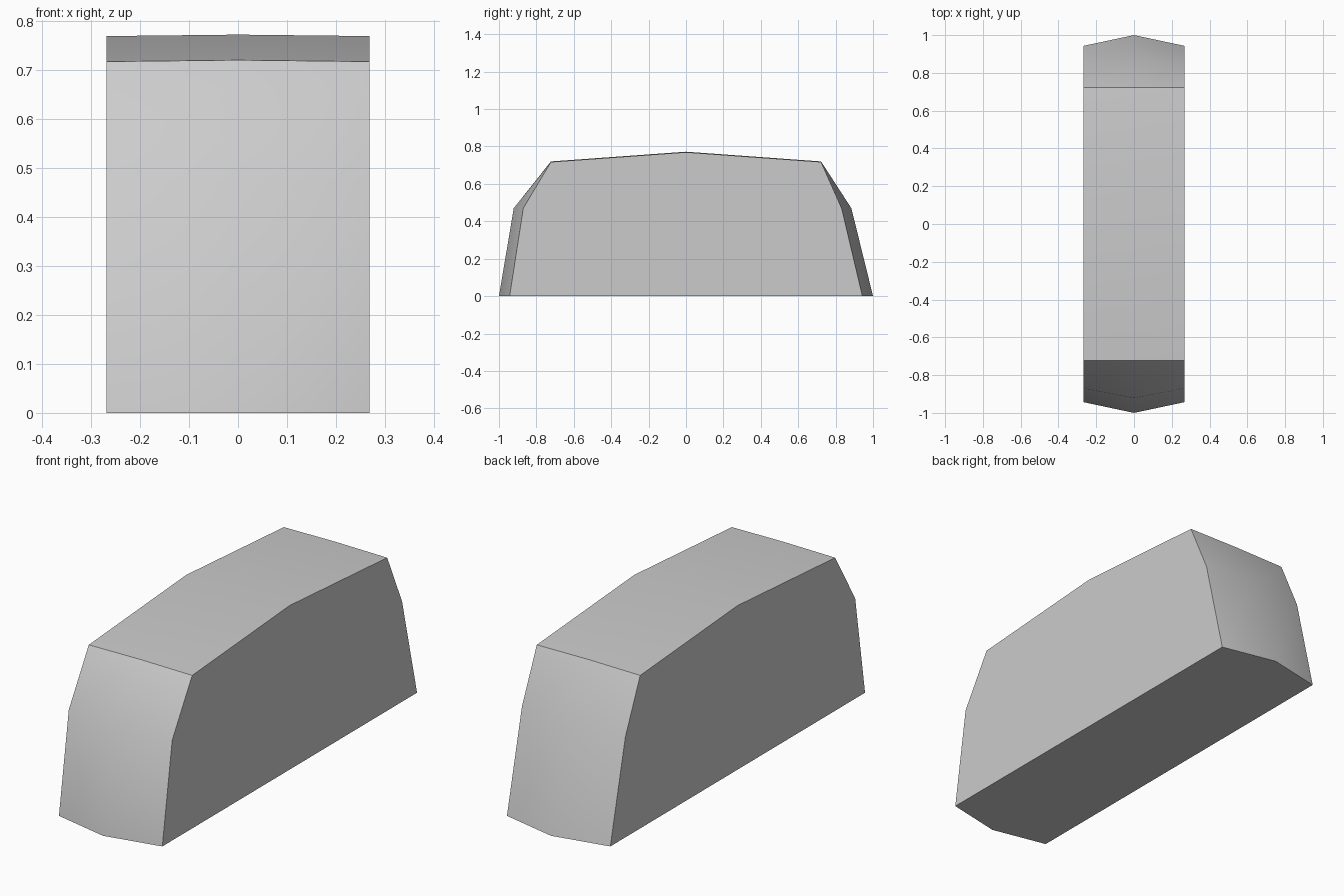
import bpy
import bmesh
import math

cube = bpy.data.objects.get("Cube")
if cube:
    bpy.data.objects.remove(cube, do_unlink=True)

# Plain grey material
grey = bpy.data.materials.new("plain_grey")
grey.use_nodes = True
colour = (0.6, 0.6, 0.6, 1)
grey.diffuse_color = colour
grey.node_tree.nodes["Principled BSDF"].inputs["Base Color"].default_value = colour

HALF_WIDTH = 0.268

# Side outline (y, z) from front foot over the roof to the back foot
edge_profile = [(-0.943, 0), (-0.87, 0.47), (-0.722, 0.717), (0, 0.769),
                (0.722, 0.717), (0.832, 0.47), (0.943, 0)]
middle_profile = [(-1, 0), (-0.921, 0.47), (-0.722, 0.72), (0, 0.772),
                  (0.722, 0.72), (0.884, 0.47), (1, 0)]

# Block: three outlines across the width, bridged into a shell
bm = bmesh.new()
columns = []
for x, profile in ((-HALF_WIDTH, edge_profile), (0, middle_profile), (HALF_WIDTH, edge_profile)):
    columns.append([bm.verts.new((x, y, z)) for y, z in profile])
for a, b in zip(columns, columns[1:]):
    for i in range(len(a) - 1):
        bm.faces.new((a[i], b[i], b[i + 1], a[i + 1]))

# Flat sides and underside
left, middle, right = columns
bm.faces.new(left)
bm.faces.new(right)
bm.faces.new([c[0] for c in columns] + [c[-1] for c in reversed(columns)])
bmesh.ops.recalc_face_normals(bm, faces=bm.faces)

mesh = bpy.data.meshes.new("rounded_block")
bm.to_mesh(mesh)
bm.free()
mesh.materials.append(grey)
block = bpy.data.objects.new("rounded_block", mesh)
bpy.context.collection.objects.link(block)

# Soft shading on the ends and roof, crisp at the outline
bpy.ops.object.select_all(action="DESELECT")
block.select_set(True)
bpy.context.view_layer.objects.active = block
bpy.ops.object.shade_smooth_by_angle(angle=math.radians(38))
